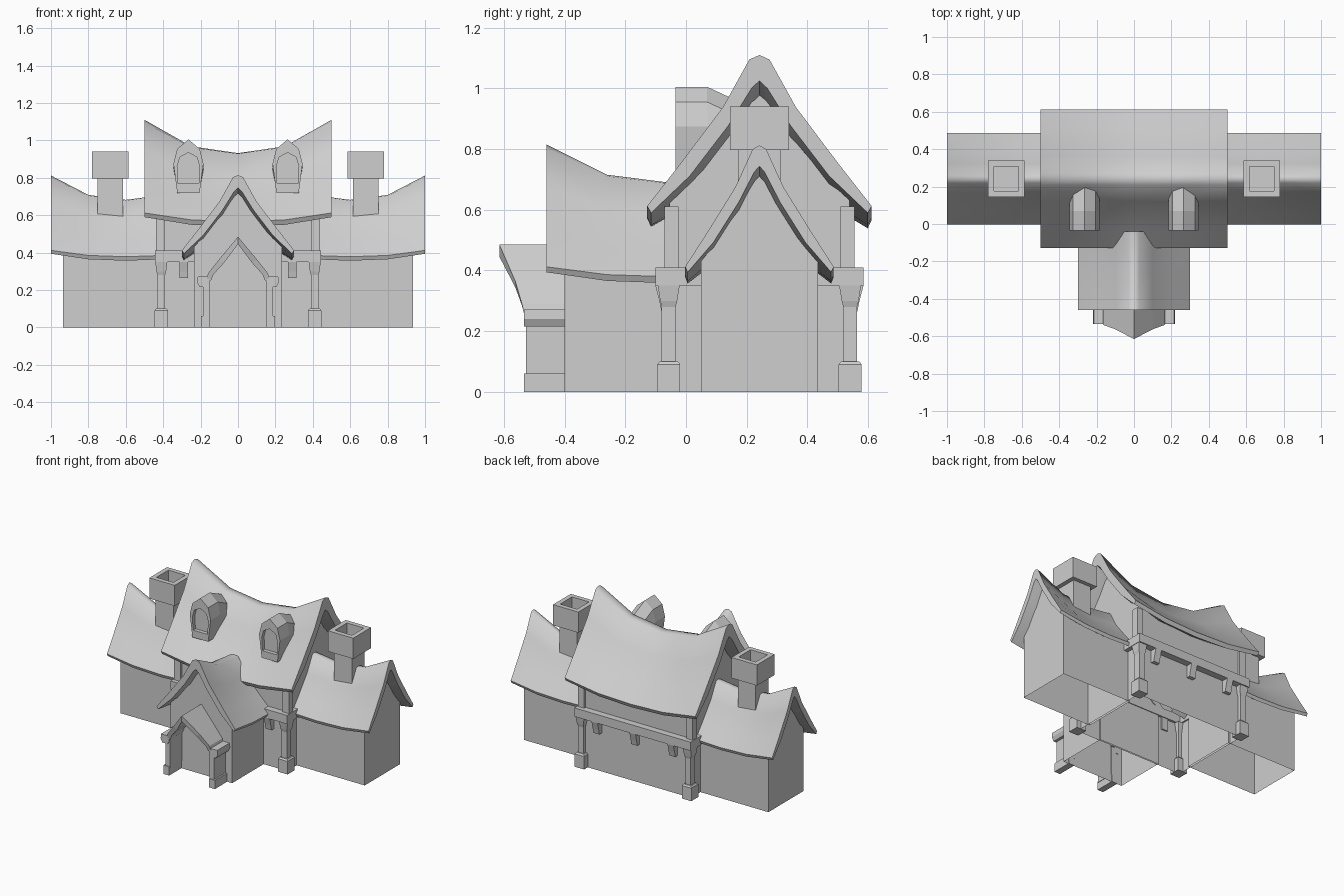
import bpy, bmesh, math

cube = bpy.data.objects.get("Cube")
if cube:
    bpy.data.objects.remove(cube, do_unlink=True)

plaster = bpy.data.materials.new("mid_grey")
plaster.use_nodes = True
GREY = (0.62, 0.62, 0.62, 1)
plaster.diffuse_color = GREY
plaster.node_tree.nodes["Principled BSDF"].inputs["Base Color"].default_value = GREY


def loft(name, rings, smooth=False, open_side=None):
    """Skin a list of equal-length point rings and cap both ends."""
    bm = bmesh.new()
    rows = [[bm.verts.new(p) for p in ring] for ring in rings]
    n = len(rows[0])
    skins = {i: [] for i in range(n)}
    for a, b in zip(rows, rows[1:]):
        for i in range(n):
            j = (i + 1) % n
            skins[i].append(bm.faces.new((a[i], a[j], b[j], b[i])))
    bm.faces.new(rows[0])
    bm.faces.new(rows[-1])
    bmesh.ops.recalc_face_normals(bm, faces=bm.faces)
    if open_side is not None:
        bmesh.ops.delete(bm, geom=skins[open_side], context='FACES')
    mesh = bpy.data.meshes.new(name)
    bm.to_mesh(mesh)
    bm.free()
    mesh.materials.append(plaster)
    obj = bpy.data.objects.new(name, mesh)
    bpy.context.collection.objects.link(obj)
    if smooth:
        bpy.ops.object.select_all(action='DESELECT')
        obj.select_set(True)
        bpy.context.view_layer.objects.active = obj
        bpy.ops.object.shade_smooth_by_angle(angle=math.radians(55))


def stack(name, cx, cy, levels):
    """Rectangular rings piled up: each level is (z, half x, half y)."""
    signs = ((-1, -1), (1, -1), (1, 1), (-1, 1))
    loft(name, [[(cx + sx * hx, cy + sy * hy, z) for sx, sy in signs]
                for z, hx, hy in levels])


def box(name, x0, x1, y0, y1, z0, z1):
    hx, hy = (x1 - x0) / 2, (y1 - y0) / 2
    stack(name, (x0 + x1) / 2, (y0 + y1) / 2, [(z0, hx, hy), (z1, hx, hy)])


# Roof cross-section: across (fraction of half width), height fraction
TOP = [(0, 1), (.09, .97), (.325, .655), (.7, .285), (1, 0)]
UNDER = [(.965, -.045), (.62, .2), (.28, .53), (.07, .78), (0, .83)]


class Wing:
    """A saddle-backed roof and the walls that fit beneath it."""

    def __init__(self, name, centre, length, half, eave, height, sag, place):
        self.name, self.centre, self.length, self.half = name, centre, length, half
        self.eave, self.height, self.sag, self.place = eave, height, sag, place

    def z(self, across, h, along):
        t = min(1, abs(along - self.centre) / self.length)
        drop = self.sag * (1 - .74 * across) * (1 - t ** 2.3)
        return self.eave + h * self.height - drop

    def roof(self, stations):
        outline = TOP + UNDER
        outline += [(-u, h) for u, h in UNDER[-2::-1]] + [(-u, h) for u, h in TOP[:0:-1]]
        loft(self.name + "_roof", [[self.place(a, u * self.half, self.z(abs(u), h, a))
                                    for u, h in outline] for a in stations], True)

    def walls(self, stations, wall_half):
        edge = wall_half / self.half
        side = [(edge, .09)] + [(u, h + .03) for u, h in UNDER[1:]]
        pts = side + [(-u, h) for u, h in side[-2::-1]]
        rings = []
        for a in stations:
            ring = [self.place(a, u * self.half, self.z(abs(u), h, a)) for u, h in pts]
            ring += [self.place(a, -wall_half, 0), self.place(a, wall_half, 0)]
            rings.append(ring)
        # the shell stays open to the ground
        loft(self.name + "_walls", rings, open_side=len(pts))


RIDGE_Y = .242

# Main hall
hall = Wing("hall", 0, .5, .37, .612, .498, .178, lambda a, c, z: (a, RIDGE_Y + c, z))
hall.roof([-.5, -.25, 0, .25, .5])
hall.walls([-.415, -.25, 0, .25, .415], .297)

# Side wings
for s, side in ((1, "left"), (-1, "right")):
    w = Wing(side + "_wing", .6, .4, .245, .412, .4, .13,
             lambda a, c, z, s=s: (s * a, RIDGE_Y + c, z))
    w.roof([1, .8, .6, .4, .3])
    w.walls([.935, .8, .6, .4], .193)

# Porch
porch = Wing("porch", -.06, .4, .3, .412, .403, .125, lambda a, c, z: (c, a, z))
porch.roof([-.46, -.26, -.06, -.04])
porch.walls([-.4, -.26, -.06, -.045], .235)

# Beam band around the hall
box("front_beam", -.445, .445, -.1, -.04, .35, .41)
box("back_beam", -.445, .445, .525, .585, .35, .41)

# Timber corner posts and side beams
for s, side in ((1, "left"), (-1, "right")):
    stack(side + "_beam", s * .425, RIDGE_Y, [(.35, .02, .3), (.41, .02, .3)])
    for y, end in ((-.057, "front"), (.541, "back")):
        stack(f"{side}_{end}_post", s * .41, y,
              [(0, .036, .038), (.09, .036, .038), (.1, .028, .03), (.1, .02, .023),
               (.28, .02, .023), (.3, .026, .028), (.35, .032, .036)])
        inner = -.048 if end == "front" else .532
        stack(f"{side}_{end}_upper_post", s * .415, inner,
              [(.41, .024, .023), (.61, .024, .023)])

# Corbels under the beam band
CORBEL = [(.53, .265), (.565, .265), (.572, .3), (.585, .35), (.53, .35)]
for x in (-.29, 0, .29):
    for end in ("front", "back"):
        if x == 0 and end == "front":
            continue
        loft(end + "_corbel", [[(x + dx, y if end == "back" else 2 * RIDGE_Y - y, z)
                                for y, z in CORBEL] for dx in (-.023, .023)])

# Hollow chimneys
for s, side in ((1, "left"), (-1, "right")):
    stack(side + "_chimney", s * .683, RIDGE_Y,
          [(.85, .065, .065), (.94, .065, .065), (.94, .097, .097),
           (.797, .097, .097), (.797, .068, .07), (.5, .068, .07)])

# Dormers with recessed arched windows
OUTER = [(.06, .72), (.08, .875), (.06, .955), (0, 1.005)]
INNER = [(.055, .77), (.06, .86), (.046, .91), (0, .935)]


def arch(half, cx, y, drop=0):
    full = half + [(-x, z) for x, z in half[-2::-1]]
    return [(cx + x, y, z - drop) for x, z in full]


for s, side in ((1, "left"), (-1, "right")):
    cx = s * .265
    loft(side + "_dormer", [arch(INNER, cx, -.008), arch(INNER, cx, -.034),
                            arch(OUTER, cx, -.034), arch(OUTER, cx, .07),
                            arch(OUTER, cx, .22, .07)])

# Door hood: pointed arch leaning forward at its peak (x, z, front y)
HOOD = [(.17, .25, -.532), (.16, .29, -.541), (.1, .365, -.563), (0, .485, -.615)]
LINING = [(.145, .25, -.532), (.13, .285, -.541), (.075, .345, -.563), (0, .445, -.615)]
hood = HOOD + [(-x, z, y) for x, z, y in HOOD[-2::-1]]
lining = LINING + [(-x, z, y) for x, z, y in LINING[-2::-1]]
loft("door_hood", [[(a[0], a[2], a[1]), (a[0], -.39, a[1]),
                    (b[0], -.39, b[1]), (b[0], b[2], b[1])]
                   for a, b in zip(hood, lining)])

# Door posts, feet and eave lips
for s, side in ((1, "left"), (-1, "right")):
    stack(side + "_door_post", s * .168, -.462, [(.05, .018, .066), (.25, .018, .066)])
    stack(side + "_door_foot", s * .175, -.465, [(0, .022, .069), (.06, .022, .069)])
    stack(side + "_hood_lip", s * .185, -.465,
          [(.215, .02, .069), (.24, .033, .069), (.272, .03, .069)])
